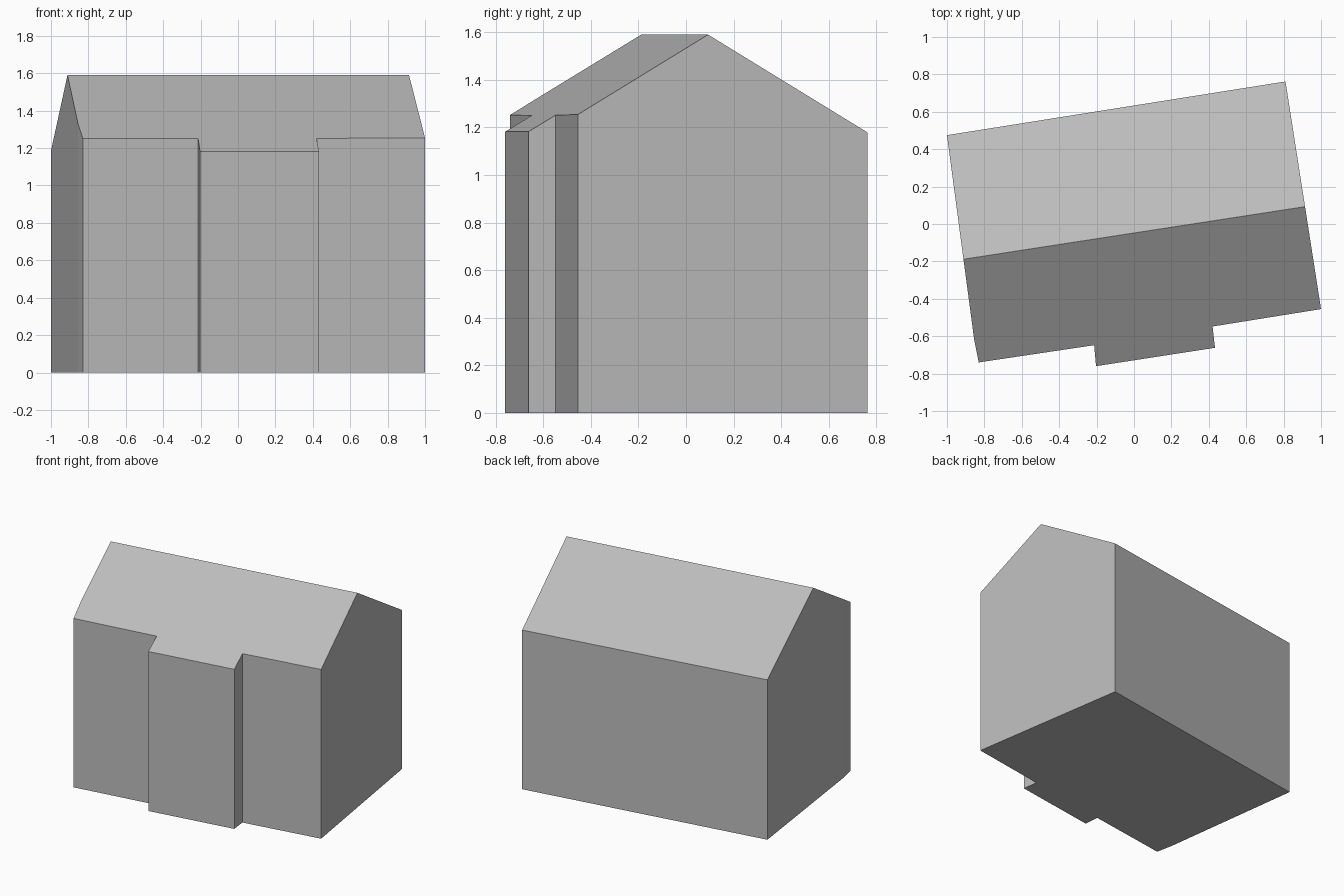
import bpy
import bmesh
from mathutils import Vector

cube = bpy.data.objects.get("Cube")
if cube:
    bpy.data.objects.remove(cube, do_unlink=True)

RIDGE_LEFT = Vector((0.91, 0.092, 1.59))
RIDGE_RIGHT = Vector((-0.91, -0.188, 1.59))
ROOF_SLOPE = 0.606

# Ground plan, counter-clockwise, with the projecting front bay
PLAN = [(-1, 0.475), (-0.855, -0.615), (-0.83, -0.74), (-0.213, -0.648),
        (-0.203, -0.76), (0.433, -0.662), (0.42, -0.548), (1, -0.455),
        (0.81, 0.762)]

grey = bpy.data.materials.new("plain grey")
grey.use_nodes = True
colour = (0.5, 0.5, 0.5, 1)
grey.diffuse_color = colour
grey.node_tree.nodes["Principled BSDF"].inputs["Base Color"].default_value = colour

# Walls: extrude the plan past the ridge height
bm = bmesh.new()
floor = bm.faces.new([bm.verts.new((x, y, 0)) for x, y in PLAN])
top = bmesh.ops.extrude_face_region(bm, geom=[floor], use_keep_orig=True)
bmesh.ops.translate(bm, vec=(0, 0, 2),
                    verts=[g for g in top["geom"] if isinstance(g, bmesh.types.BMVert)])

# Gable roof: slice off everything above each slope and close the cut
along = (RIDGE_LEFT - RIDGE_RIGHT).normalized()
across = Vector((-along.y, along.x, 0))
for side in (1, -1):
    normal = (Vector((0, 0, 1)) + across * side * ROOF_SLOPE).normalized()
    cut = bmesh.ops.bisect_plane(bm, geom=bm.verts[:] + bm.edges[:] + bm.faces[:],
                                 plane_co=RIDGE_LEFT, plane_no=normal, clear_outer=True)
    rim = [g for g in cut["geom_cut"] if isinstance(g, bmesh.types.BMEdge)]
    bmesh.ops.contextual_create(bm, geom=rim)
bmesh.ops.recalc_face_normals(bm, faces=bm.faces[:])

mesh = bpy.data.meshes.new("house_body")
bm.to_mesh(mesh)
bm.free()
mesh.materials.append(grey)
bpy.context.collection.objects.link(bpy.data.objects.new("house_body", mesh))
